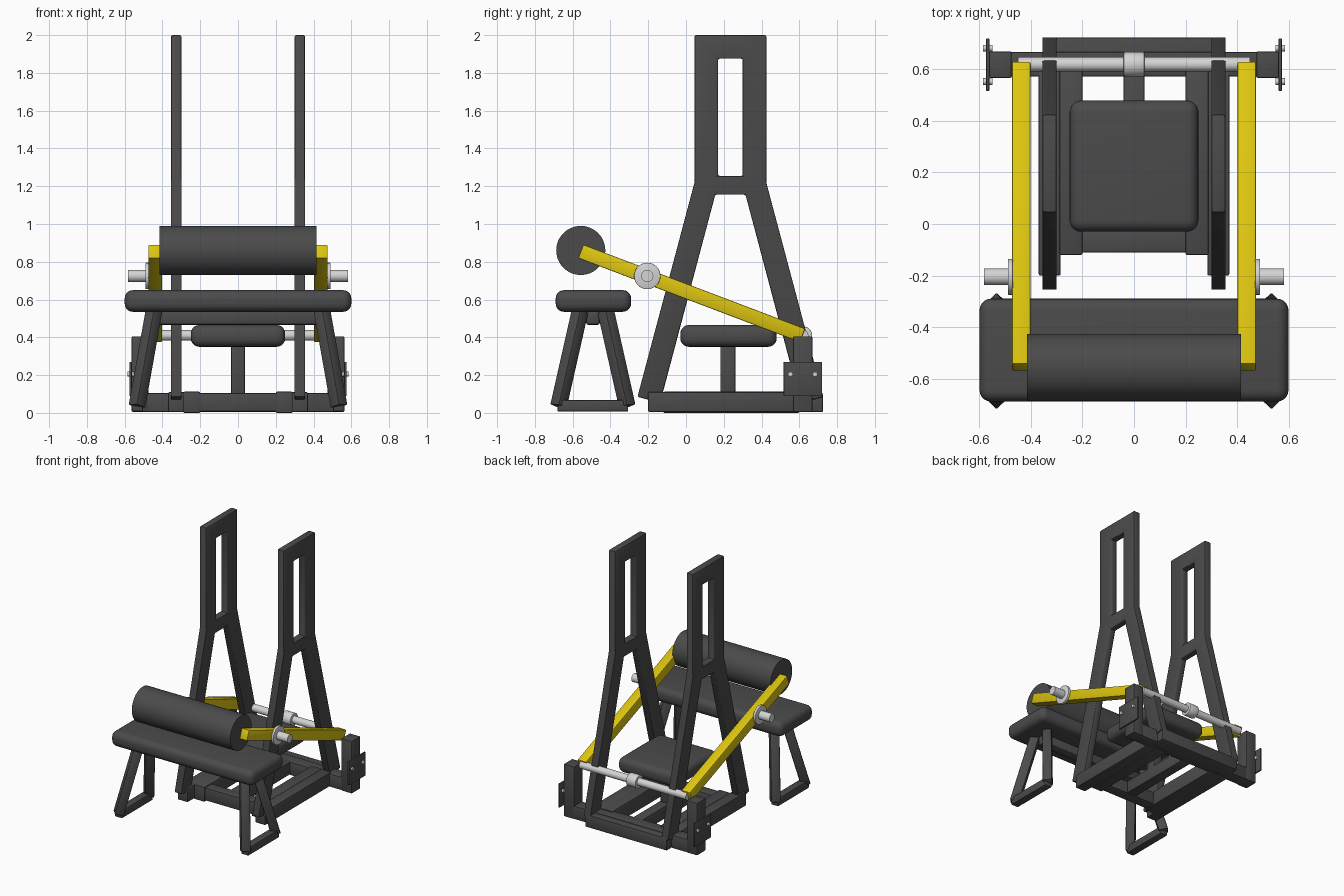
import bpy, bmesh, math
from mathutils import Matrix, Vector

if "Cube" in bpy.data.objects:
    bpy.data.objects.remove(bpy.data.objects["Cube"])


def material(name, rgb):
    m = bpy.data.materials.new(name)
    m.diffuse_color = (*rgb, 1)
    m.use_nodes = True
    m.node_tree.nodes["Principled BSDF"].inputs["Base Color"].default_value = m.diffuse_color
    return m


DARK = material("dark grey", (0.07, 0.07, 0.07))
YELLOW = material("yellow", (0.72, 0.56, 0.005))
SILVER = material("light steel", (0.66, 0.66, 0.66))


def finish(obj, mat, bevel=0.0, segments=2):
    """Assign colour, round the edges and shade smooth across soft angles."""
    obj.data.materials.clear()
    obj.data.materials.append(mat)
    if bevel:
        mod = obj.modifiers.new("rounded edges", "BEVEL")
        mod.width, mod.segments = bevel, segments
        mod.limit_method, mod.angle_limit = "ANGLE", math.radians(30)
    bpy.ops.object.select_all(action="DESELECT")
    obj.select_set(True)
    bpy.context.view_layer.objects.active = obj
    if bevel:
        bpy.ops.object.modifier_apply(modifier="rounded edges")
    bpy.ops.object.shade_smooth_by_angle(angle=math.radians(35))
    return obj


def from_bmesh(name, bm, matrix):
    mesh = bpy.data.meshes.new(name)
    bm.to_mesh(mesh)
    bm.free()
    mesh.transform(matrix)
    obj = bpy.data.objects.new(name, mesh)
    bpy.context.collection.objects.link(obj)
    return obj


def box(name, xs, ys, zs, mat=DARK, bevel=0.006, segments=2):
    bm = bmesh.new()
    bmesh.ops.create_cube(bm, size=1)
    lo, hi = (Vector(v) for v in zip(*(sorted(r) for r in (xs, ys, zs))))
    m = Matrix.Translation((lo + hi) / 2) @ Matrix.Diagonal((*(hi - lo), 1))
    return finish(from_bmesh(name, bm, m), mat, bevel, segments)


def beam(name, p, q, wide, thick, mat=DARK, twist=0.0, bevel=0.006):
    """Square tube from p to q; wide lies across x when twist is zero."""
    p, q = Vector(p), Vector(q)
    z = (q - p).normalized()
    y = z.cross(Vector((1, 0, 0))).normalized()
    x = y.cross(z)
    rot = Matrix((x, y, z)).transposed().to_4x4()
    bm = bmesh.new()
    bmesh.ops.create_cube(bm, size=1)
    m = (Matrix.Translation((p + q) / 2) @ rot @ Matrix.Rotation(twist, 4, "Z")
         @ Matrix.Diagonal((wide, thick, (q - p).length, 1)))
    return finish(from_bmesh(name, bm, m), mat, bevel)


def rod(name, x0, x1, y, z, radius, mat=SILVER, bevel=0.0, sides=32):
    """Cylinder lying along x."""
    bm = bmesh.new()
    bmesh.ops.create_cone(bm, cap_ends=True, segments=sides, radius1=radius,
                          radius2=radius, depth=abs(x1 - x0))
    m = Matrix.Translation(((x0 + x1) / 2, y, z)) @ Matrix.Rotation(math.pi / 2, 4, "Y")
    return finish(from_bmesh(name, bm, m), mat, bevel)


def upright(name, x):
    """A-shaped plate with a tall slotted head, drawn in the y-z plane."""
    outline = [(-.257, .085), (-.137, .053), (.155, 1.155), (.315, 1.155),
               (.607, .053), (.727, .085), (.425, 1.22), (.425, 2), (.045, 2), (.045, 1.22)]
    slot = [(.17, 1.255), (.30, 1.255), (.30, 1.875), (.17, 1.875)]
    curve = bpy.data.curves.new(name, "CURVE")
    curve.dimensions, curve.fill_mode, curve.extrude = "2D", "BOTH", 0.0275
    for pts in (outline, slot):
        sp = curve.splines.new("POLY")
        sp.points.add(len(pts) - 1)
        for pt, (a, b) in zip(sp.points, pts):
            pt.co = (a, b, 0, 1)
        sp.use_cyclic_u = True
    obj = bpy.data.objects.new(name, curve)
    bpy.context.collection.objects.link(obj)
    bpy.ops.object.select_all(action="DESELECT")
    obj.select_set(True)
    bpy.context.view_layer.objects.active = obj
    bpy.ops.object.convert(target="MESH")
    obj = bpy.context.view_layer.objects.active
    bm = bmesh.new()
    bm.from_mesh(obj.data)
    bmesh.ops.remove_doubles(bm, verts=bm.verts, dist=1e-4)
    bmesh.ops.recalc_face_normals(bm, faces=bm.faces)
    bm.to_mesh(obj.data)
    bm.free()
    turn = Matrix(((0, 0, 1, x), (1, 0, 0, 0), (0, 1, 0, 0), (0, 0, 0, 1)))
    obj.data.transform(turn)
    return finish(obj, DARK, 0.008)


# Front bench pad and the bar beneath it
box("bench_pad", (-.6, .6), (-.69, -.29), (.535, .65), bevel=.045, segments=5)
box("bench_bar", (-.44, .44), (-.53, -.455), (.465, .545), bevel=.015)

# Seat with its post and floor rail
box("seat_pad", (-.25, .25), (-.03, .48), (.35, .465), bevel=.045, segments=5)
box("seat_post", (-.036, .036), (.182, .262), (.08, .37))
box("seat_rail", (-.04, .04), (-.03, .6), (.01, .105))

# Cross members of the floor frame
box("front_cross", (-.29, .29), (-.11, -.025), (.008, .105))
box("rear_cross", (-.345, .345), (.58, .725), (.005, .1))
box("rear_beam", (-.56, .56), (.572, .668), (.005, .105))

# Leg roller and pivot shaft
rod("leg_roller", -.415, .415, -.557, .86, .13, DARK, sides=48)
rod("pivot_shaft", -.45, .45, .62, .41, .028)
rod("shaft_collar", -.04, .04, .62, .41, .048, bevel=.004)

for s, side in ((-1, "left"), (1, "right")):
    # Floor runners and tall upright
    box(side + "_outer_runner", (s * .285, s * .37), (-.2, .6), (.005, .11))
    box(side + "_inner_runner", (s * .2, s * .29), (-.12, .6), (.0, .112))
    upright(side + "_upright", s * .3275)

    # Swinging arm with weight peg
    beam(side + "_arm", (s * .438, -.557, .855), (s * .438, .617, .41), .073, .077, YELLOW)
    rod(side + "_peg_flange", s * .47, s * .49, -.205, .725, .07, bevel=.003)
    rod(side + "_weight_peg", s * .47, s * .582, -.205, .725, .032)

    # Rear pivot post, side plate and bolts
    box(side + "_pivot_post", (s * .475, s * .563), (.567, .67), (.005, .405))
    box(side + "_side_plate", (s * .562, s * .574), (.517, .72), (.09, .27), bevel=.002)
    for y in (.553, .683):
        rod(side + "_plate_bolt", s * .55, s * .586, y, .205, .013, sides=12)

    # Splayed bench legs with a foot bar
    for d in (-1, 1):
        beam(side + "_bench_leg", (s * .535, -.493 + d * .182, .035),
             (s * .445, -.493 + d * .068, .54), .066, .066, twist=math.radians(45))
    beam(side + "_foot_bar", (s * .533, -.68, .037), (s * .533, -.306, .037), .06, .06)
